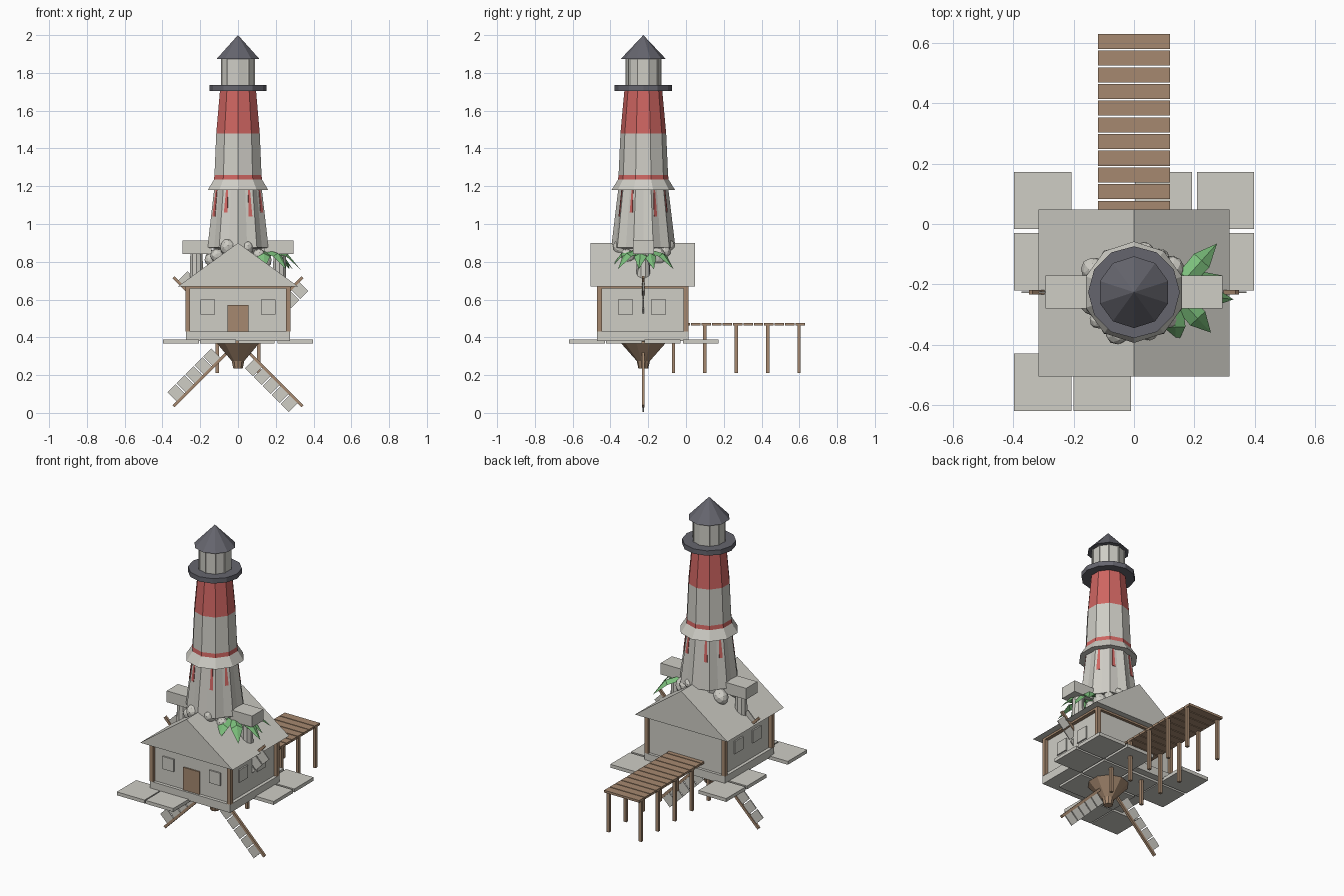
import bpy, bmesh, math
from mathutils import Matrix, Vector

if "Cube" in bpy.data.objects:
    bpy.data.objects.remove(bpy.data.objects["Cube"])

CY = -0.226  # tower axis on y


def material(name, r, g, b):
    m = bpy.data.materials.new(name)
    m.use_nodes = True
    m.diffuse_color = (r, g, b, 1)
    m.node_tree.nodes["Principled BSDF"].inputs["Base Color"].default_value = (r, g, b, 1)
    return m


STONE = material("pale_stone", 0.62, 0.61, 0.56)
WOOD = material("brown_wood", 0.38, 0.25, 0.16)
RED = material("faded_red", 0.62, 0.13, 0.12)
SLATE = material("dark_slate", 0.13, 0.13, 0.155)
LEAF = material("leaf_green", 0.2, 0.52, 0.2)


def build(name, verts, faces, mats, indices=None, closed=True):
    me = bpy.data.meshes.new(name)
    me.from_pydata([tuple(v) for v in verts], [], faces)
    for m in mats:
        me.materials.append(m)
    if indices:
        me.polygons.foreach_set("material_index", indices)
    bm = bmesh.new()
    bm.from_mesh(me)
    bmesh.ops.remove_doubles(bm, verts=bm.verts, dist=1e-5)
    if closed:
        bmesh.ops.recalc_face_normals(bm, faces=bm.faces)
    bm.to_mesh(me)
    bm.free()
    ob = bpy.data.objects.new(name, me)
    bpy.context.collection.objects.link(ob)
    return ob


def box(name, x, y, z, mat, matrix=None):
    verts = [Vector((a, b, c)) for a in x for b in y for c in z]
    if matrix:
        verts = [matrix @ v for v in verts]
    faces = [(0, 1, 3, 2), (4, 6, 7, 5), (0, 4, 5, 1), (2, 3, 7, 6), (0, 2, 6, 4), (1, 5, 7, 3)]
    return build(name, verts, faces, [mat])


def ring_point(r, z, k, n, groove=1.0, cx=0.0):
    a = -math.pi / 2 + 2 * math.pi * k / n
    r *= groove if k % 2 else 1
    return Vector((cx + r * math.cos(a), CY + r * math.sin(a), z))


def lathe(name, profile, n, mats, bands=None, groove=1.0, cx=0.0):
    verts = [ring_point(r, z, k, n, groove, cx) for r, z in profile for k in range(n)]
    faces, idx = [], []
    for s in range(len(profile) - 1):
        for k in range(n):
            j = (k + 1) % n
            faces.append((s * n + k, s * n + j, s * n + n + j, s * n + n + k))
            idx.append(bands[s] if bands else 0)
    for s in (0, len(profile) - 1):
        if profile[s][0] > 0:
            faces.append(tuple(range(s * n, s * n + n)))
            idx.append(0)
    return build(name, verts, faces, mats, idx)


# House
box("house_base", (-0.275, 0.275), (-0.47, 0.012), (0.38, 0.43), STONE)
box("house_walls", (-0.255, 0.255), (-0.45, -0.005), (0.43, 0.675), STONE)
for sx in (-1, 1):
    for y in (-0.458, 0.0):
        box("corner_post", (sx * 0.265 - 0.012, sx * 0.265 + 0.012),
            (y - 0.012, y + 0.012), (0.43, 0.67), WOOD)
    box("eave_beam", (sx * 0.265 - 0.012, sx * 0.265 + 0.012), (-0.47, 0.012), (0.658, 0.672), WOOD)
for y in (-0.458, 0.0):
    box("gable_beam", (-0.277, 0.277), (y - 0.012, y + 0.012), (0.658, 0.672), WOOD)
box("door", (-0.055, 0.055), (-0.458, -0.449), (0.43, 0.57), WOOD)
for sx in (-1, 1):
    box("front_window", (sx * 0.16 - 0.038, sx * 0.16 + 0.038), (-0.459, -0.449), (0.522, 0.6), STONE)
    for y in (-0.32, -0.145):
        box("side_window", (sx * 0.254, sx * 0.264), (y - 0.04, y + 0.04), (0.522, 0.6), STONE)

# Gable roof
section = [(-0.317, 0.67), (0.317, 0.67), (0, 0.9)]
build("gable_roof", [(x, y, z) for y in (-0.505, 0.048) for x, z in section],
      [(0, 1, 2), (3, 5, 4), (0, 3, 4, 1), (1, 4, 5, 2), (2, 5, 3, 0)], [STONE])

# Ground slabs on a regular grid
COLS = (-0.397, -0.2, 0.003, 0.208)
ROWS = (-0.62, -0.423, -0.22, -0.017)
layout = ["XX..", ".XX.", "XXXX", "X.XX"]
for y, line in zip(ROWS, layout):
    for x, mark in zip(COLS, line):
        if mark == "X":
            box("ground_slab", (x, x + 0.19), (y, y + 0.19), (0.367, 0.388), STONE)

# Dock
for i in range(12):
    y = 0.63 - i * 0.0553
    box("dock_plank", (-0.12, 0.12), (y - 0.05, y), (0.462, 0.476), WOOD)
for i in range(5):
    y = 0.598 - i * 0.166
    for x in (-0.11, 0.11):
        box("dock_post", (x - 0.009, x + 0.009), (y - 0.009, y + 0.009), (0.21, 0.465), WOOD)

# Hub cone below the house and four crossed sail arms
lathe("hub_cone", [(0.026, 0.235), (0.035, 0.275), (0.117, 0.368)], 10, [WOOD])
for q in range(4):
    turn = Matrix.Translation((0, CY, 0.377)) @ Matrix.Rotation(math.radians(45 + 90 * q), 4, 'Y')
    box("sail_arm", (0, 0.483), (-0.007, 0.007), (-0.008, 0.008), WOOD, turn)
    for i in range(5):
        r = 0.453 - i * 0.067
        box("sail_panel", (r - 0.06, r), (-0.003, 0.003), (-0.074, -0.008), STONE, turn)

# Tower: fluted lower shaft with streaks, flared collar, banded upper shaft
LOW, HIGH, FLUTE = (0.17, 0.875), (0.132, 1.19), 0.92
lathe("lower_shaft", [(0.13, 0.6), (0.13, 0.87), LOW, HIGH], 20, [STONE], groove=FLUTE)


def on_shaft(k, u, z):
    t = (z - LOW[1]) / (HIGH[1] - LOW[1])
    r = LOW[0] + t * (HIGH[0] - LOW[0])
    return ring_point(r, z, k, 20, FLUTE).lerp(ring_point(r, z, k + 1, 20, FLUTE), u)


for i, k in enumerate((1, 3, 6, 8, 11, 13, 16, 18)):
    low = 1.04 + 0.02 * (i % 2)
    quad = [on_shaft(k, 0.28, low), on_shaft(k, 0.72, low),
            on_shaft(k, 0.62, 1.18), on_shaft(k, 0.38, 1.18)]
    normal = (quad[1] - quad[0]).cross(quad[3] - quad[0]).normalized() * 0.003
    build("red_streak", [p - normal for p in quad] + [p + normal for p in quad],
          [(0, 1, 2, 3), (4, 5, 6, 7), (0, 1, 5, 4), (1, 2, 6, 5), (2, 3, 7, 6), (3, 0, 4, 7)], [RED])

lathe("upper_shaft", [(0.12, 1.18), (0.168, 1.18), (0.134, 1.235), (0.131, 1.26), (0.121, 1.48), (0.1, 1.71)],
      10, [STONE, RED], [0, 0, 1, 0, 1])
lathe("gallery_ring", [(0.152, 1.705), (0.152, 1.735)], 12, [SLATE])
lathe("lantern_room", [(0.092, 1.73), (0.092, 1.88)], 10, [STONE])
for k in range(10):
    p = ring_point(0.092, 0, k, 10)
    box("lantern_mullion", (p.x - 0.003, p.x + 0.003), (p.y - 0.003, p.y + 0.003), (1.735, 1.876), STONE)
lathe("lantern_roof", [(0.119, 1.874), (0, 2.0)], 10, [SLATE])

# Chimney pillars with box caps
for sx in (-1, 1):
    lathe("chimney_pillar", [(0.038, 0.68), (0.034, 0.85)], 10, [STONE], cx=sx * 0.22)
    box("chimney_cap", (sx * 0.14, sx * 0.293), (-0.28, -0.17), (0.842, 0.912), STONE)

# Boulders around the tower foot
for i, deg in enumerate((10, 35, 55, 75, 150, 200, 222, 250, 290, 320)):
    a, size = math.radians(deg), 0.036 + 0.012 * (i % 3 == 1)
    bm = bmesh.new()
    bmesh.ops.create_icosphere(bm, subdivisions=2, radius=size)
    me = bpy.data.meshes.new("boulder")
    bm.to_mesh(me)
    bm.free()
    me.materials.append(STONE)
    rock = bpy.data.objects.new("boulder", me)
    x = 0.145 * math.cos(a)
    rock.location = (x, CY + 0.13 * math.sin(a), 0.9 - 0.72 * abs(x) + 0.01)
    rock.scale = (1, 0.9, 1.15)
    rock.rotation_euler = (0.4 * i, 0.3 * i, i)
    bpy.context.collection.objects.link(rock)

# Drooping leaves
root = Vector((0.13, CY, 0.81))
tips = [(0.275, -0.065), (0.29, -0.17), (0.33, -0.25), (0.255, -0.36), (0.14, -0.405)]
for i, (tx, ty) in enumerate(tips):
    along = Vector((tx, ty, 0)) - Vector((root.x, root.y, 0))
    side = Vector((-along.y, along.x, 0)).normalized()
    verts, faces = [], []
    for t, z, w in ((0, 0.81, 0.008), (0.3, 0.86, 0.03), (0.65, 0.845, 0.034), (1, 0.76, 0)):
        mid = Vector((root.x, root.y, z)) + along * t
        drop = Vector((0, 0, -0.5 * w))
        verts += [mid - side * w + drop, mid, mid + side * w + drop]
    for s in range(3):
        for c in range(2):
            a = s * 3 + c
            faces.append((a, a + 3, a + 4, a + 1)[::-1])
    build("leaf", verts, faces, [LEAF], closed=False)
